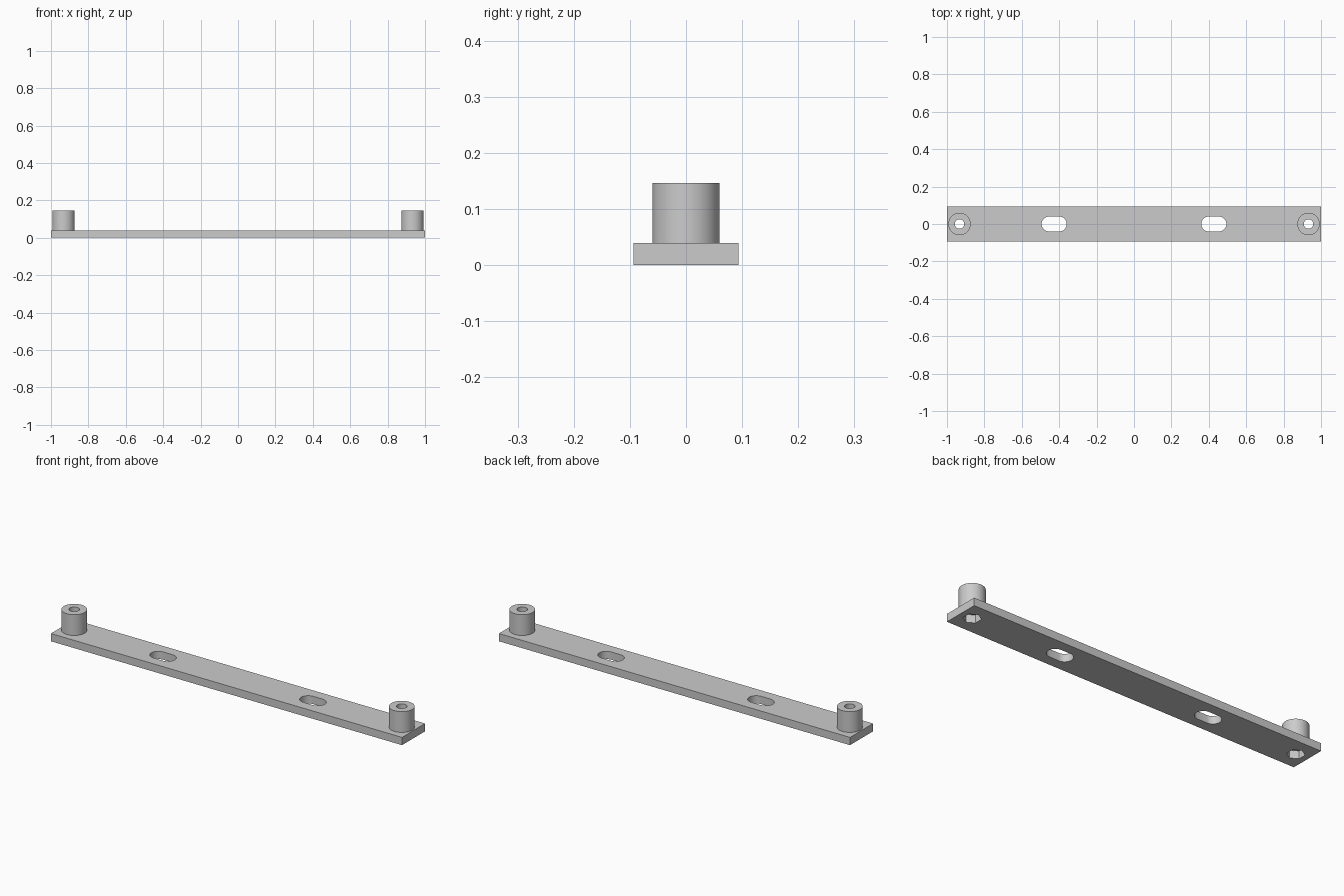
import bpy, bmesh
from math import cos, sin, pi, radians

cube = bpy.data.objects.get("Cube")
if cube:
    bpy.data.objects.remove(cube, do_unlink=True)

# Main dimensions
HALF_WIDTH, THICKNESS, TOP = 0.0935, 0.04, 0.147
POST_X, POST_R, BORE_R = 0.933, 0.06, 0.025
NUT_R, NUT_DEPTH = 0.042, 0.04
SLOT_X, SLOT_R, SLOT_HALF = 0.427, 0.04, 0.027

grey = bpy.data.materials.new("plain grey")
grey.use_nodes = True
grey.diffuse_color = (0.6, 0.6, 0.6, 1)
bsdf = next(n for n in grey.node_tree.nodes if n.type == 'BSDF_PRINCIPLED')
bsdf.inputs["Base Color"].default_value = grey.diffuse_color


def circle(cx, radius, sides, turn=0.0):
    return [(cx + radius * cos(turn + 2 * pi * i / sides),
             radius * sin(turn + 2 * pi * i / sides)) for i in range(sides)]


def slot(cx, radius, half, steps=16):
    """Rounded slot outline: two half circles joined by straight sides."""
    points = []
    for side in (1, -1):
        for i in range(steps + 1):
            a = -pi / 2 + pi * i / steps
            points.append((cx + side * (half + radius * cos(a)), side * radius * sin(a)))
    return points


def prism(name, outline, z0, z1):
    """Extrude a counter-clockwise outline from z0 to z1."""
    bm = bmesh.new()
    base = bm.faces.new([bm.verts.new((x, y, z0)) for x, y in outline])
    top = bmesh.ops.extrude_face_region(bm, geom=[base], use_keep_orig=True)
    verts = [g for g in top["geom"] if isinstance(g, bmesh.types.BMVert)]
    bmesh.ops.translate(bm, vec=(0, 0, z1 - z0), verts=verts)
    bmesh.ops.recalc_face_normals(bm, faces=bm.faces)
    mesh = bpy.data.meshes.new(name)
    bm.to_mesh(mesh)
    bm.free()
    mesh.materials.append(grey)
    obj = bpy.data.objects.new(name, mesh)
    bpy.context.collection.objects.link(obj)
    return obj


def combine(target, tool, operation):
    """Apply a boolean and discard the tool."""
    bpy.context.view_layer.objects.active = target
    mod = target.modifiers.new(tool.name, 'BOOLEAN')
    mod.operation, mod.object, mod.solver = operation, tool, 'EXACT'
    bpy.ops.object.modifier_apply(modifier=mod.name)
    bpy.data.objects.remove(tool, do_unlink=True)


# Flat bar
bar = prism("mounting_bar", [(-1, -HALF_WIDTH), (1, -HALF_WIDTH),
                             (1, HALF_WIDTH), (-1, HALF_WIDTH)], 0, THICKNESS)

for s in (-1, 1):
    # Round standoff post at each end
    combine(bar, prism("post", circle(s * POST_X, POST_R, 64), THICKNESS / 2, TOP), 'UNION')
    # Screw bore through the post and hexagonal nut pocket underneath
    combine(bar, prism("bore", circle(s * POST_X, BORE_R, 40), -0.1, TOP + 0.1), 'DIFFERENCE')
    combine(bar, prism("nut_pocket", circle(s * POST_X, NUT_R, 6, pi / 6),
                       -0.1, NUT_DEPTH), 'DIFFERENCE')
    # Long mounting slot
    combine(bar, prism("slot", slot(s * SLOT_X, SLOT_R, SLOT_HALF), -0.1, 0.1), 'DIFFERENCE')

# Smooth round walls, sharp edges
bpy.ops.object.select_all(action='DESELECT')
bar.select_set(True)
bpy.context.view_layer.objects.active = bar
bpy.ops.object.shade_smooth_by_angle(angle=radians(30))
